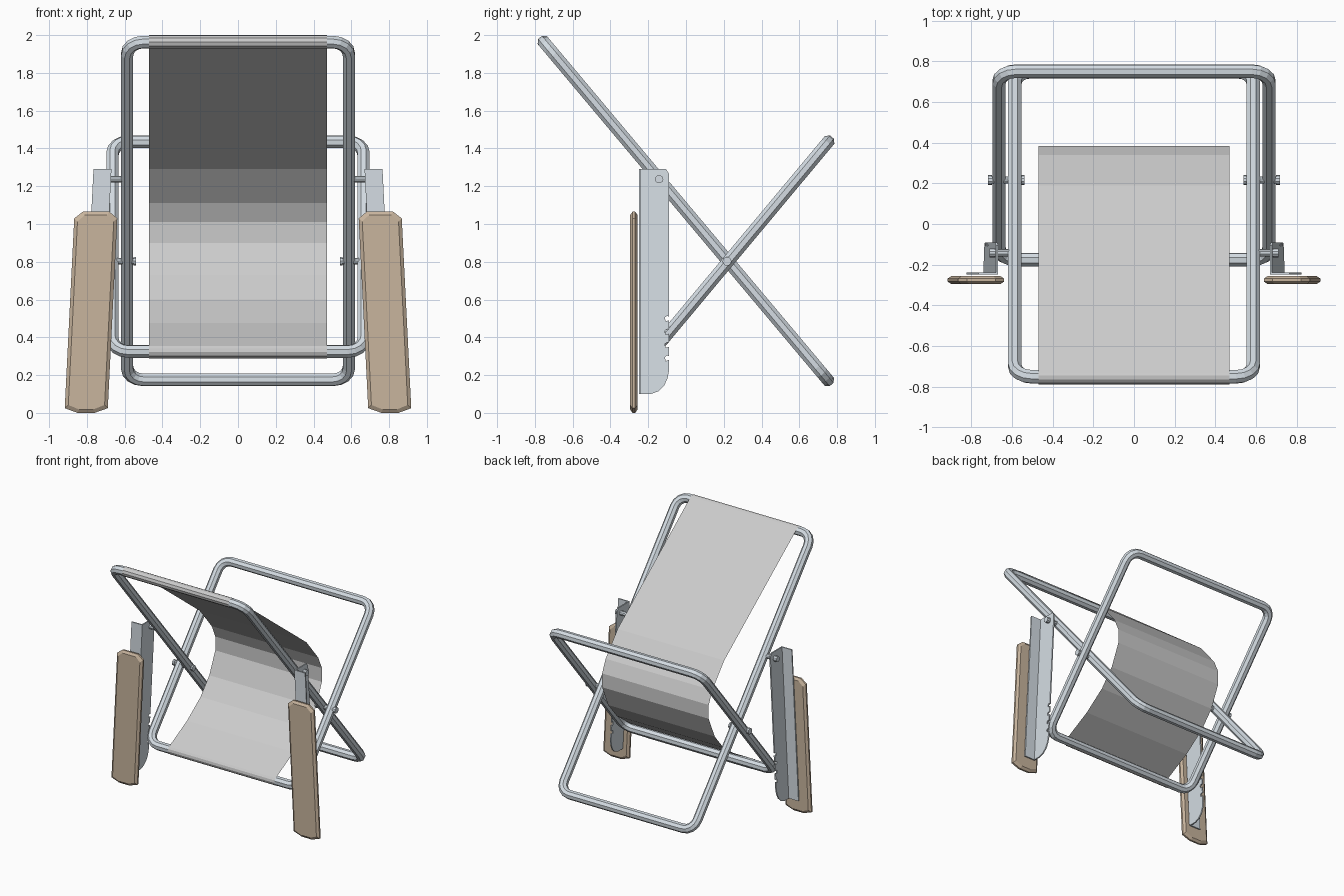
import bpy, bmesh, math
from mathutils import Vector

if "Cube" in bpy.data.objects:
    bpy.data.objects.remove(bpy.data.objects["Cube"])


def material(name, col):
    m = bpy.data.materials.new(name)
    m.diffuse_color = (*col, 1)
    m.use_nodes = True
    m.node_tree.nodes["Principled BSDF"].inputs["Base Color"].default_value = m.diffuse_color
    return m


METAL = material("metal", (0.66, 0.72, 0.77))
WOOD = material("wood", (0.58, 0.46, 0.34))


def make(name, verts, faces, mat=None, mirror=False, fix=True):
    bm = bmesh.new()
    vs = [bm.verts.new(v) for v in verts]
    for f in faces:
        bm.faces.new([vs[i] for i in f])
    if fix:
        bmesh.ops.recalc_face_normals(bm, faces=bm.faces)
    me = bpy.data.meshes.new(name)
    bm.to_mesh(me)
    bm.free()
    ob = bpy.data.objects.new(name, me)
    bpy.context.collection.objects.link(ob)
    if mat:
        me.materials.append(mat)
    if mirror:
        mod = ob.modifiers.new("mirror", 'MIRROR')
        mod.use_mirror_merge = False
    return ob


def loft(rings, closed=False):
    # joins equal-sized rings; caps the ends unless the loft is a closed loop
    n, k = len(rings[0]), len(rings)
    verts = [v for r in rings for v in r]
    faces = []
    for i in range(k if closed else k - 1):
        a, b = i * n, ((i + 1) % k) * n
        faces += [(a + j, a + (j + 1) % n, b + (j + 1) % n, b + j) for j in range(n)]
    if not closed:
        faces += [tuple(range(n)), tuple(range((k - 1) * n, k * n))]
    return verts, faces


def tube_frame(name, half_w, top, bottom, r=0.035, corner=0.085, sides=8, segs=4):
    # rounded rectangle of tube lying in the plane between the two bars
    top, bottom = Vector((0, *top)), Vector((0, *bottom))
    up = (top - bottom).normalized()
    half_h = (top - bottom).length / 2
    mid, xa = (top + bottom) / 2, Vector((1, 0, 0))
    nrm = xa.cross(up)
    rings = []
    for q, (sx, sy) in enumerate(((1, 1), (-1, 1), (-1, -1), (1, -1))):
        for s in range(segs + 1):
            t = math.pi / 2 * (q + s / segs)
            out = xa * math.cos(t) + up * math.sin(t)
            c = mid + xa * sx * (half_w - corner) + up * sy * (half_h - corner) + out * corner
            ang = [2 * math.pi * (j + 0.5) / sides for j in range(sides)]
            rings.append([c + (out * math.cos(a) + nrm * math.sin(a)) * r for a in ang])
    make(name, *loft(rings, True), METAL)


# two crossing tube frames
A_TOP, B_LOW = (-0.752, 1.963), (-0.175, 0.325)
tube_frame("back_frame", 0.587, A_TOP, (0.750, 0.175))
tube_frame("seat_frame", 0.665, (0.752, 1.435), B_LOW)


# fabric sling wrapped round the upper and lower bars
def wrap(c, degs, r=0.037):
    return [(c[0] + r * math.cos(math.radians(d)), c[1] + r * math.sin(math.radians(d))) for d in degs]


path = wrap(A_TOP, (250, 215, 180, 145, 110, 80, 53))
path += [(0.19, 1.29), (0.34, 1.11), (0.385, 1.01), (0.385, 0.90),
         (0.31, 0.73), (0.20, 0.60), (0.03, 0.475)]
path += wrap(B_LOW, (125, 155, 185, 220, 255, 290))
verts = [(x, y, z) for y, z in path for x in (-0.47, 0.47)]
make("fabric_sling", verts,
     [(2 * i, 2 * i + 1, 2 * i + 3, 2 * i + 2) for i in range(len(path) - 1)], fix=False)


# side parts lean outward toward the ground
def lean(x, z):
    return x + 0.05 * (1.29 - z)


# notched side plate
outline = [(-0.248, 0.10), (-0.185, 0.10), (-0.145, 0.115), (-0.115, 0.145),
           (-0.097, 0.185), (-0.09, 0.225)]
for z in (0.28, 0.35, 0.42, 0.49):
    outline += [(-0.09, z), (-0.108, z - 0.005), (-0.112, z + 0.015), (-0.100, z + 0.024), (-0.09, z + 0.02)]
outline += [(-0.09, 1.265), (-0.105, 1.29), (-0.248, 1.29)]
make("bracket_plate", *loft([[(lean(x, z), y, z) for y, z in outline] for x in (0.670, 0.680)]),
     METAL, True)

# bracket flange behind the wooden board
flange = [(0.680, 0.10), (0.765, 0.10), (0.765, 1.29), (0.680, 1.29)]
make("bracket_flange", *loft([[(lean(x, z), y, z) for x, z in flange] for y in (-0.248, -0.238)]),
     METAL, True)

# bevelled wooden armrest board
board = [(-0.114, 0.025), (-0.045, 0.0), (0.045, 0.0), (0.114, 0.025),
         (0.114, 1.03), (0.07, 1.065), (-0.07, 1.065), (-0.114, 1.03)]
rings = []
for y, inset in ((-0.296, 0.018), (-0.283, 0), (-0.269, 0), (-0.256, 0.018)):
    sx, sz = 1 - inset / 0.114, 1 - inset / 0.533
    rings.append([(lean(0.740 + x * sx, 0.533 + (z - 0.533) * sz), y, 0.533 + (z - 0.533) * sz)
                  for x, z in board])
make("armrest_board", *loft(rings), WOOD, True)


# pivot pins with a collar between the tubes
def pin(name, y, z, stations):
    rings = [[(x, y + r * math.cos(a), z + r * math.sin(a))
              for a in (2 * math.pi * j / 10 for j in range(10))] for x, r in stations]
    make(name, *loft(rings), METAL, True)


pin("frame_pivot_pin", 0.217, 0.803,
    [(0.540, 0.024), (0.553, 0.024), (0.553, 0.018), (0.700, 0.018), (0.700, 0.024), (0.718, 0.024)])
pin("armrest_pivot_pin", -0.142, 1.237,
    [(0.600, 0.018), (0.684, 0.018), (0.684, 0.022), (0.712, 0.022)])
